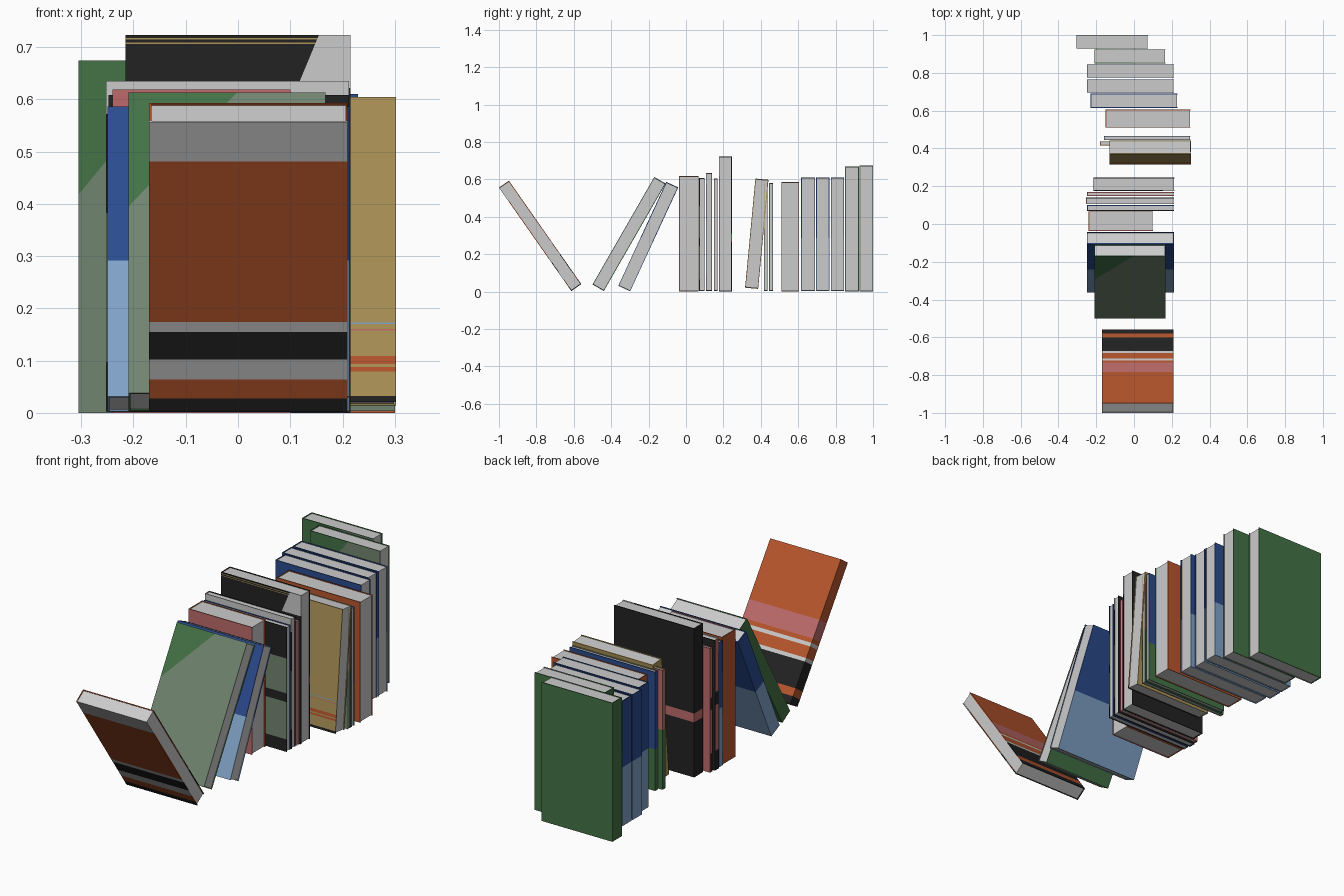
import bpy, bmesh, math
from mathutils import Vector

if "Cube" in bpy.data.objects:
    bpy.data.objects.remove(bpy.data.objects["Cube"])

# flat colours
COLOURS = {
    "page_grey": (0.60, 0.60, 0.60), "orange": (0.48, 0.093, 0.026),
    "tan": (0.42, 0.30, 0.098), "green": (0.057, 0.17, 0.061),
    "sage": (0.165, 0.235, 0.162), "navy": (0.024, 0.072, 0.275),
    "sky": (0.216, 0.36, 0.57), "black": (0.016, 0.016, 0.016),
    "pink": (0.52, 0.147, 0.147),
}
NAMES = list(COLOURS)
MATS = []
for n, c in COLOURS.items():
    m = bpy.data.materials.new(n)
    m.diffuse_color = (*c, 1)
    m.use_nodes = True
    m.node_tree.nodes["Principled BSDF"].inputs["Base Color"].default_value = m.diffuse_color
    MATS.append(m)

T = 0.004   # cover board thickness
IN = 0.003  # how far the pages sit inside the cover


def box(bm, lo, hi):
    lo, hi = Vector(lo), Vector(hi)
    g = bmesh.ops.create_cube(bm, size=1)
    for v in g["verts"]:
        v.co = Vector([lo[i] + (v.co[i] + 0.5) * (hi[i] - lo[i]) for i in range(3)])


def cut(bm, co, no):
    bmesh.ops.bisect_plane(bm, geom=bm.verts[:] + bm.edges[:] + bm.faces[:],
                           plane_co=co, plane_no=no, dist=1e-6)


def board(dst, lo, hi, bands, corner=None):
    """One cover board; bands = [(upper height fraction, colour), ...] from the bottom.
    corner = (px, pz, nx, nz, lowest z, colour) in width/height fractions."""
    bm = bmesh.new()
    box(bm, lo, hi)
    w, h = hi[0] - lo[0], hi[2] - lo[2]
    for f, _ in bands[:-1]:
        cut(bm, (0, 0, lo[2] + f * h), (0, 0, 1))
    if corner:
        px, pz, nx, nz, zmin, _ = corner
        cut(bm, (lo[0] + px * w, 0, lo[2] + pz * h), (nx / w, 0, nz / h))
        if zmin > 0:
            cut(bm, (0, 0, lo[2] + zmin * h), (0, 0, 1))
    for face in bm.faces:
        c = face.calc_center_median()
        fx, fz = (c.x - lo[0]) / w, (c.z - lo[2]) / h
        col = next((k for f, k in bands if fz <= f + 1e-5), bands[-1][1])
        if corner and fz > zmin and (fx - px) * nx + (fz - pz) * nz > 0:
            col = corner[5]
        face.material_index = NAMES.index(col)
    tmp = bpy.data.meshes.new("tmp")
    bm.to_mesh(tmp)
    bm.free()
    dst.from_mesh(tmp)
    bpy.data.meshes.remove(tmp)


def finish(bm, name, loc, lean):
    me = bpy.data.meshes.new(name)
    bm.to_mesh(me)
    bm.free()
    for m in MATS:
        me.materials.append(m)
    ob = bpy.data.objects.new(name, me)
    bpy.context.collection.objects.link(ob)
    ob.location = loc
    ob.rotation_euler.x = math.radians(lean)


def book(name, x0, x1, y, z, thick, h, front, back=None, spine=None, lean=0, corner=None):
    """(y, z) is the lower front edge; the spine is on -x, the open pages on +x."""
    back, spine = back or front, spine or back or front
    w = x1 - x0
    bm = bmesh.new()
    board(bm, (0, 0, 0), (w, T, h), front, corner)
    board(bm, (0, thick - T, 0), (w, thick, h), back)
    board(bm, (0, T, 0), (T, thick - T, h), spine)
    finish(bm, name + "_cover", (x0, y, z), lean)
    bm = bmesh.new()
    box(bm, (T, T, IN), (w - IN, thick - T, h - IN))
    for f in bm.faces:
        f.material_index = NAMES.index("page_grey")
    finish(bm, name + "_pages", (x0, y, z), lean)


def plain(c):
    return [(1, c)]


# cover designs
BLUE = [(0.47, "sky"), (1, "navy")]
STRIPE_FRONT = [(.045, "black"), (.11, "orange"), (.18, "page_grey"), (.275, "black"),
                (.31, "page_grey"), (.865, "orange"), (1, "page_grey")]
STRIPE_BACK = [(.05, "black"), (.105, "orange"), (.29, "black"), (.315, "page_grey"),
               (.395, "orange"), (.42, "page_grey"), (.45, "orange"), (.58, "pink"), (1, "orange")]
GREEN_CORNER = (0, .62, -.69, 1, 0, "green")
TAN = [(.02, "black"), (.10, "tan"), (.115, "orange"), (.125, "tan"), (.15, "orange"),
       (.235, "tan"), (.24, "pink"), (.255, "tan"), (.26, "sky"), (1, "tan")]
BLACK_FRONT = [(.976, "black"), (.980, "tan"), (.988, "black"), (.992, "tan"), (1, "black")]
BLACK_BACK = [(.37, "black"), (.43, "pink"), (1, "black")]
SAGE_STRIPES = [(.1, "black"), (.4, "sage"), (.47, "black"), (.75, "sage"), (1, "black")]
MIXED_SPINE = [(.15, "black"), (.5, "pink"), (.6, "black"), (1, "pink")]

# leaning books at the front
book("leaning_striped_book", -.17, .21, -.613, .003, .065, .675, STRIPE_FRONT, STRIPE_BACK, lean=35)
book("leaning_green_book", -.21, .167, -.50, .038, .07, .663, plain("sage"), plain("green"),
     lean=-29.9, corner=GREEN_CORNER)
book("leaning_blue_book", -.25, .212, -.362, .031, .07, .612, BLUE, lean=-24.8)

# middle group
book("thick_pink_book", -.24, .10, -.037, 0, .104, .619, plain("pink"), plain("orange"))
book("striped_thin_book", -.248, .212, .07, .003, .03, .605, SAGE_STRIPES, plain("navy"), BLUE)
book("grey_top_book", -.253, .212, .106, .003, .034, .632,
     [(.15, "black"), (.6, "sage"), (.9, "black"), (1, "page_grey")], plain("black"), MIXED_SPINE)
book("thin_pink_book", -.248, .212, .149, .003, .02, .603, plain("pink"), spine=MIXED_SPINE)
book("tall_black_book", -.215, .215, .176, 0, .069, .723, BLACK_FRONT, BLACK_BACK,
     corner=(.86, 1, 1, -.7, .86, "page_grey"))

# tilted group
book("tan_book", -.13, .302, .316, .021, .07, .586, TAN, plain("tan"), lean=-5.4)
book("thin_tan_book", -.18, .30, .416, .004, .021, .58, [(.5, "sage"), (1, "tan")],
     [(.5, "green"), (1, "pink")])
book("thin_blue_green_book", -.16, .30, .444, .004, .022, .577, plain("sage"),
     [(.35, "green"), (1, "navy")])

# upright group at the back
book("thick_orange_book", -.15, .30, .51, 0, .095, .586, plain("orange"))
for i, (x0, x1, y, t) in enumerate([(-.23, .23, .615, .075), (-.25, .212, .696, .07),
                                    (-.25, .212, .775, .07)]):
    book("blue_book_%d" % (i + 1), x0, x1, y, .002, t, .608, BLUE)
for i, (x0, x1, y, h) in enumerate([(-.21, .167, .851, .668), (-.305, .075, .928, .674)]):
    book("green_book_%d" % (i + 1), x0, x1, y, 0, .073, h, plain("sage"), plain("green"),
         corner=GREEN_CORNER)
